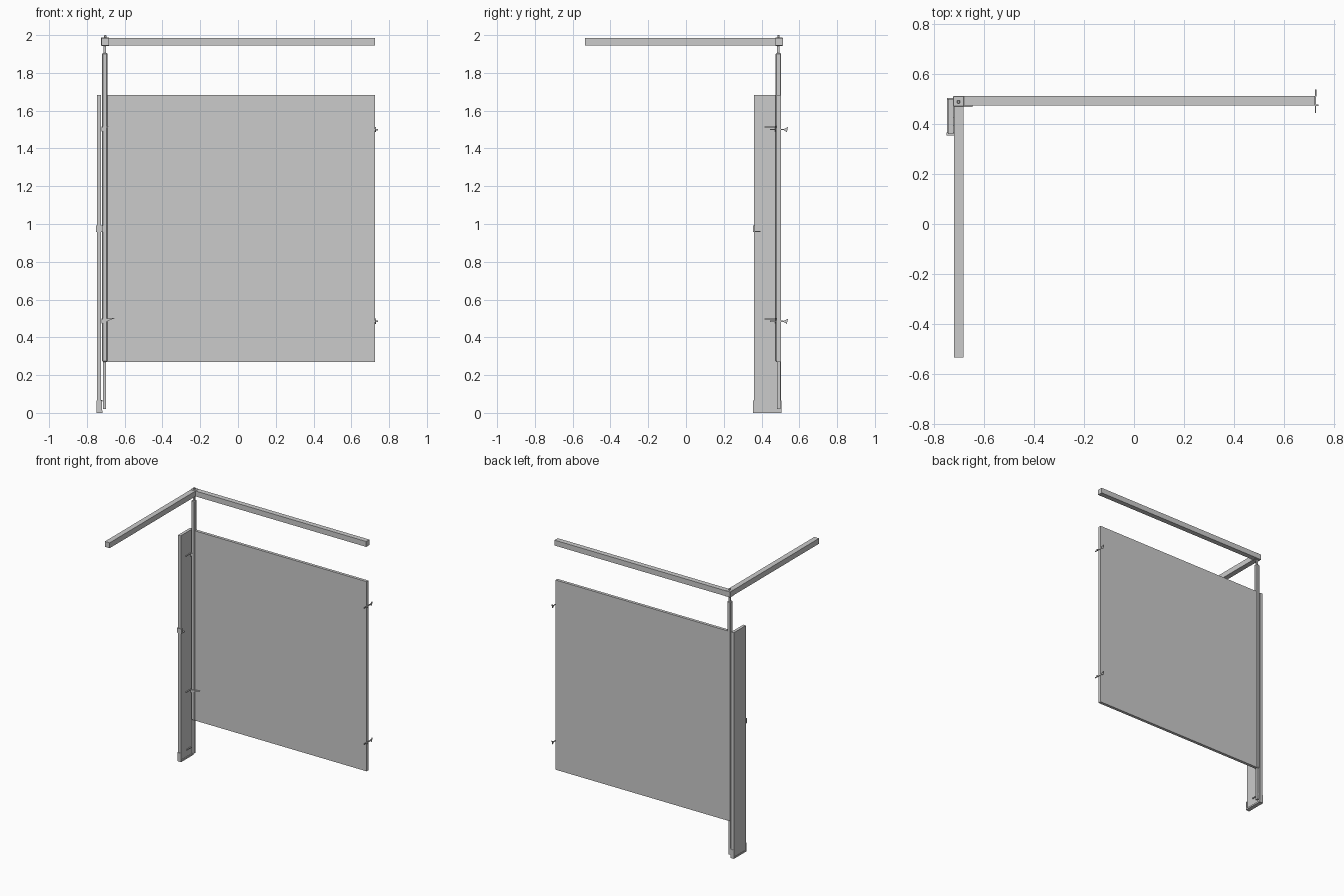
import bpy, bmesh
from mathutils import Vector

if "Cube" in bpy.data.objects:
    bpy.data.objects.remove(bpy.data.objects["Cube"])


def box(name, x, y, z, bevel=0.0):
    """Box from (min, max) ranges on each axis."""
    bm = bmesh.new()
    bmesh.ops.create_cube(bm, size=1)
    for v in bm.verts:
        v.co = Vector([(r[0] + r[1]) / 2 + c * (r[1] - r[0]) for c, r in zip(v.co, (x, y, z))])
    if bevel:
        bmesh.ops.bevel(bm, geom=bm.edges[:], offset=bevel, segments=1, affect='EDGES')
    return finish(name, bm)


def finish(name, bm):
    bmesh.ops.recalc_face_normals(bm, faces=bm.faces[:])
    me = bpy.data.meshes.new(name)
    bm.to_mesh(me)
    bm.free()
    ob = bpy.data.objects.new(name, me)
    bpy.context.collection.objects.link(ob)
    return ob


def wedge(name, pts, offset):
    """Prism: flat outline extruded along an offset."""
    bm = bmesh.new()
    f = bm.faces.new([bm.verts.new(p) for p in pts])
    ext = bmesh.ops.extrude_face_region(bm, geom=[f])
    bmesh.ops.translate(bm, vec=offset, verts=[g for g in ext['geom'] if isinstance(g, bmesh.types.BMVert)])
    return finish(name, bm)


# Overhead rails meeting at a corner block
box("back_rail", (-0.685, 0.725), (0.475, 0.513), (1.945, 1.985))
box("side_rail", (-0.722, -0.683), (-0.536, 0.475), (1.945, 1.985))
box("corner_block", (-0.725, -0.682), (0.472, 0.513), (1.943, 1.987), 0.002)
box("corner_cap", (-0.709, -0.697), (0.484, 0.496), (1.985, 2.0), 0.002)

# Upright post, stepped from thin foot to hanger pin
box("post", (-0.719, -0.691), (0.475, 0.504), (0.27, 1.905), 0.004)
box("post_foot", (-0.716, -0.700), (0.482, 0.500), (0.02, 0.275))
box("hanger_pin", (-0.711, -0.698), (0.483, 0.496), (1.90, 1.948))

# Large hanging panel
box("main_panel", (-0.692, 0.725), (0.480, 0.502), (0.27, 1.684))

# Narrow side board with shoe and latch
box("side_board", (-0.746, -0.724), (0.36, 0.502), (0.005, 1.684))
box("shoe_plate", (-0.749, -0.718), (0.356, 0.504), (0.0, 0.012))
box("shoe_front", (-0.749, -0.720), (0.355, 0.364), (0.0, 0.065))
box("shoe_back", (-0.749, -0.720), (0.497, 0.505), (0.0, 0.065))
box("shoe_clip", (-0.726, -0.718), (0.425, 0.50), (0.060, 0.068))
box("latch_body", (-0.752, -0.714), (0.355, 0.366), (0.957, 0.992))
box("latch_lip", (-0.725, -0.714), (0.360, 0.395), (0.957, 0.963))

# Small brackets at both panel edges
for tag, z in (("lower", 0.485), ("upper", 1.500)):
    wedge(f"{tag}_edge_wedge", [(0.725, 0.512, z), (0.725, 0.540, z + 0.014), (0.725, 0.534, z - 0.014)], (0.006, 0, 0))
    box(f"{tag}_edge_arm", (0.725, 0.729), (0.445, 0.515), (z - 0.003, z + 0.004))
    box(f"{tag}_edge_pin", (0.725, 0.740), (0.474, 0.480), (z - 0.004, z + 0.004))
    reach = -0.648 if tag == "lower" else -0.685
    wedge(f"{tag}_post_clip", [(-0.722, 0.470, z - 0.012), (reach, 0.470, z + 0.018),
                               (-0.722, 0.470, z + 0.012)], (0, 0.010, 0))
    box(f"{tag}_post_arm", (-0.722, -0.716), (0.415, 0.475), (z + 0.010, z + 0.016))
